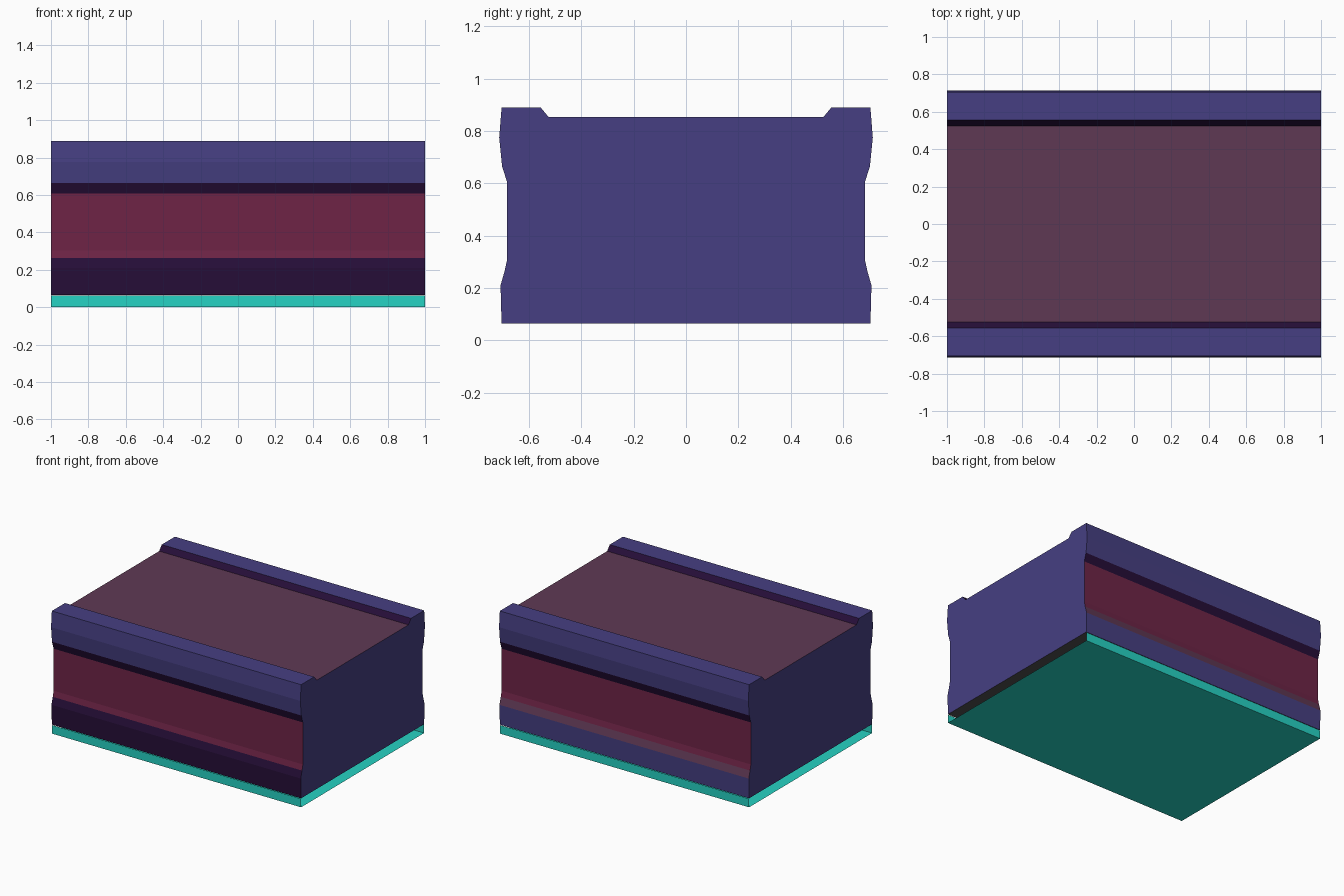
import bpy, bmesh

if "Cube" in bpy.data.objects:
    bpy.data.objects.remove(bpy.data.objects["Cube"])

def srgb(r, g, b):
    lin = [((c / 255 + 0.055) / 1.055) ** 2.4 if c > 10 else c / 255 / 12.92 for c in (r, g, b)]
    return (*lin, 1.0)

COLOURS = {
    "purple": srgb(70, 63, 130),
    "dark_plum": srgb(38, 14, 56),
    "crimson": srgb(110, 36, 70),
    "mauve": srgb(95, 57, 84),
    "teal": srgb(38, 210, 195),
    "grey": srgb(80, 80, 80),
}
MATS = {}
for name, colour in COLOURS.items():
    MATS[name] = bpy.data.materials.new(name)
    MATS[name].diffuse_color = colour

def extrude_profile(name, profile, edge_colours, end_colour=None):
    """Sweep a y-z outline along x; one colour per outline edge, optional end caps."""
    used = list(dict.fromkeys(edge_colours + ([end_colour] if end_colour else [])))
    bm = bmesh.new()
    left = [bm.verts.new((-1, y, z)) for y, z in profile]
    right = [bm.verts.new((1, y, z)) for y, z in profile]
    n = len(profile)
    for i, colour in enumerate(edge_colours):
        j = (i + 1) % n
        face = bm.faces.new((left[i], left[j], right[j], right[i]))
        face.material_index = used.index(colour)
    if end_colour:
        for ring in (left[::-1], right):
            bm.faces.new(ring).material_index = used.index(end_colour)
        bmesh.ops.recalc_face_normals(bm, faces=bm.faces)
    mesh = bpy.data.meshes.new(name)
    bm.to_mesh(mesh)
    bm.free()
    for colour in used:
        mesh.materials.append(MATS[colour])
    obj = bpy.data.objects.new(name, mesh)
    bpy.context.collection.objects.link(obj)
    return obj

# Body: half outline from bottom to the inner lip of the top rail, then mirrored
half = [(0.705, 0.065), (0.709, 0.21), (0.694, 0.262), (0.685, 0.303), (0.685, 0.608),
        (0.703, 0.665), (0.714, 0.775), (0.705, 0.889), (0.555, 0.889), (0.525, 0.853)]
outline = half + [(-y, z) for y, z in reversed(half)]
upper = ["crimson", "crimson", "dark_plum", "purple", "purple", "purple", "dark_plum"]
back = ["purple", "mauve"] + upper
front = ["dark_plum", "dark_plum"] + upper
extrude_profile("body", outline, back + ["mauve"] + front[::-1] + ["grey"], "purple")

# Base tray: thin floor with front and back walls, open at both ends
tray = [(-0.705, 0.062), (-0.705, 0.0), (0.705, 0.0), (0.705, 0.062)]
extrude_profile("base_tray", tray, ["teal"] * 3)

for m in bpy.data.materials:
    if m.users and not m.is_grease_pencil:
        m.use_nodes = True
        m.node_tree.nodes["Principled BSDF"].inputs["Base Color"].default_value = m.diffuse_color
